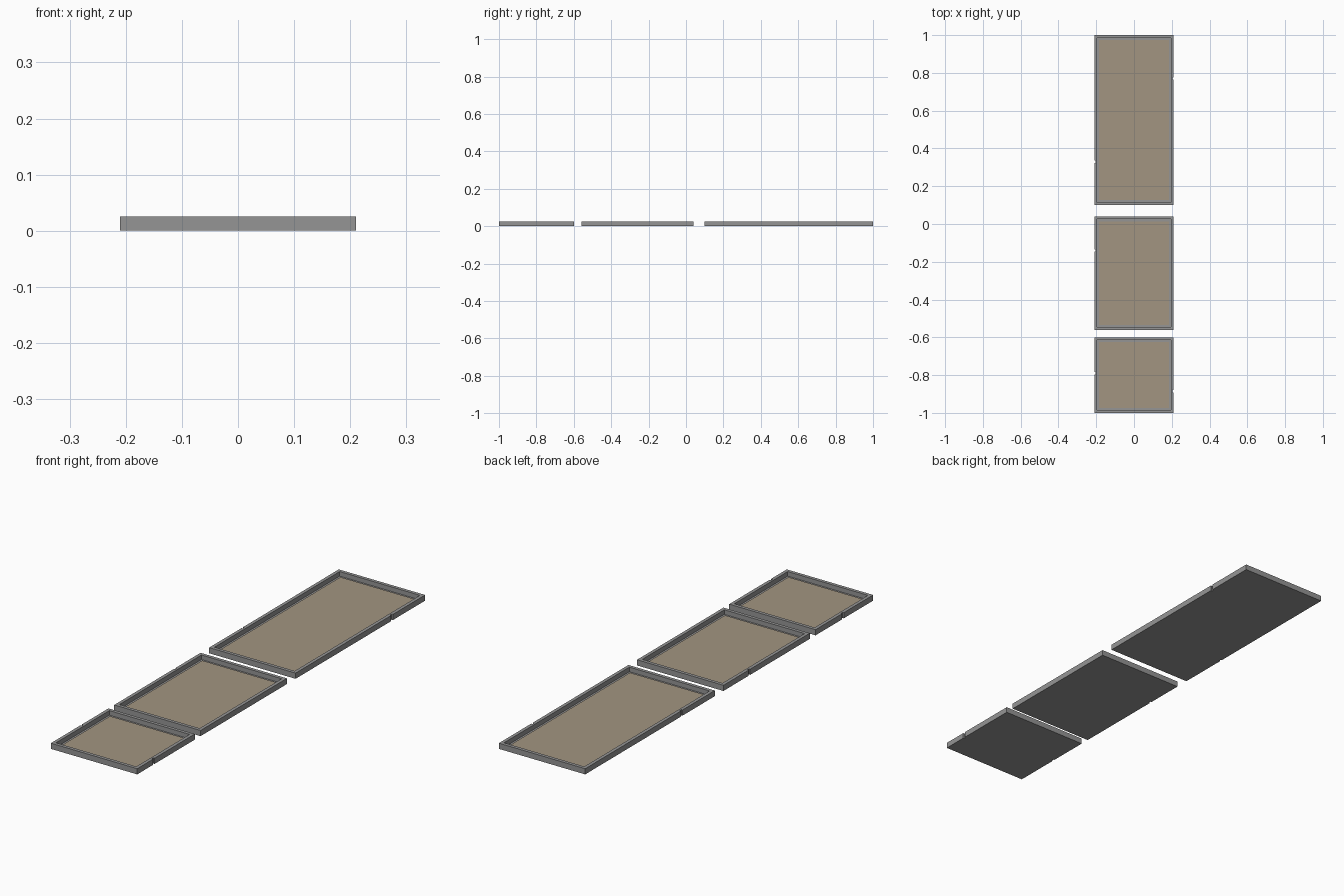
import bpy
import bmesh
from mathutils import Matrix, Vector

cube = bpy.data.objects.get("Cube")
if cube:
    bpy.data.objects.remove(cube, do_unlink=True)

HALF_W, HEIGHT = 0.21, 0.025
RIM, GAP = 0.021, 0.005
BASE_Z, PANEL_Z = 0.005, 0.008


def material(name, rgb):
    mat = bpy.data.materials.new(name)
    mat.use_nodes = True
    mat.diffuse_color = (*rgb, 1)
    mat.node_tree.nodes["Principled BSDF"].inputs["Base Color"].default_value = (*rgb, 1)
    return mat


grey = material("grey metal", (0.30, 0.30, 0.30))
beige = material("beige panel", (0.36, 0.30, 0.22))


def box(bm, low, high):
    low, high = Vector(low), Vector(high)
    fit = Matrix.Translation((low + high) / 2) @ Matrix.Diagonal((*(high - low), 1))
    return bmesh.ops.create_cube(bm, size=1, matrix=fit)["verts"]


def finish(name, bm, mat):
    mesh = bpy.data.meshes.new(name)
    bm.to_mesh(mesh)
    bm.free()
    mesh.materials.append(mat)
    obj = bpy.data.objects.new(name, mesh)
    bpy.context.collection.objects.link(obj)
    return obj


def tray(name, y0, y1, notches):
    # Shallow tray: a box whose top is inset and pushed down
    bm = bmesh.new()
    box(bm, (-HALF_W, y0, 0), (HALF_W, y1, HEIGHT))
    bm.normal_update()
    top = max(bm.faces, key=lambda f: f.normal.z)
    bmesh.ops.inset_region(bm, faces=[top], thickness=RIM)
    floor = bmesh.ops.extrude_face_region(bm, geom=[top])["geom"]
    bmesh.ops.delete(bm, geom=[top], context="FACES_ONLY")
    for v in floor:
        if isinstance(v, bmesh.types.BMVert):
            v.co.z = BASE_Z
    bmesh.ops.recalc_face_normals(bm, faces=bm.faces)
    frame = finish(name + "_frame", bm, grey)

    # Small notches where the rim strips meet
    bm = bmesh.new()
    for side, y in notches:
        box(bm, (side * HALF_W - 0.006, y - 0.006, -0.01),
            (side * HALF_W + 0.006, y + 0.006, HEIGHT + 0.01))
    cutter = finish(name + "_notch_cutter", bm, grey)
    cutter.hide_render = True
    cut = frame.modifiers.new("notches", "BOOLEAN")
    cut.object = cutter
    cut.operation = "DIFFERENCE"
    cut.solver = "EXACT"
    bpy.context.view_layer.objects.active = frame
    bpy.ops.object.modifier_apply(modifier=cut.name)
    bpy.data.objects.remove(cutter, do_unlink=True)

    # Floor panel with a thin gap around it
    bm = bmesh.new()
    edge = RIM + GAP
    box(bm, (-HALF_W + edge, y0 + edge, BASE_Z), (HALF_W - edge, y1 - edge, PANEL_Z))
    finish(name + "_panel", bm, beige)


tray("long_tray", 0.10, 1.0, [(1, 0.77), (-1, 0.33)])
tray("middle_tray", -0.56, 0.04, [(-1, -0.14)])
tray("short_tray", -1.0, -0.60, [(-1, -0.79), (1, -0.885)])
